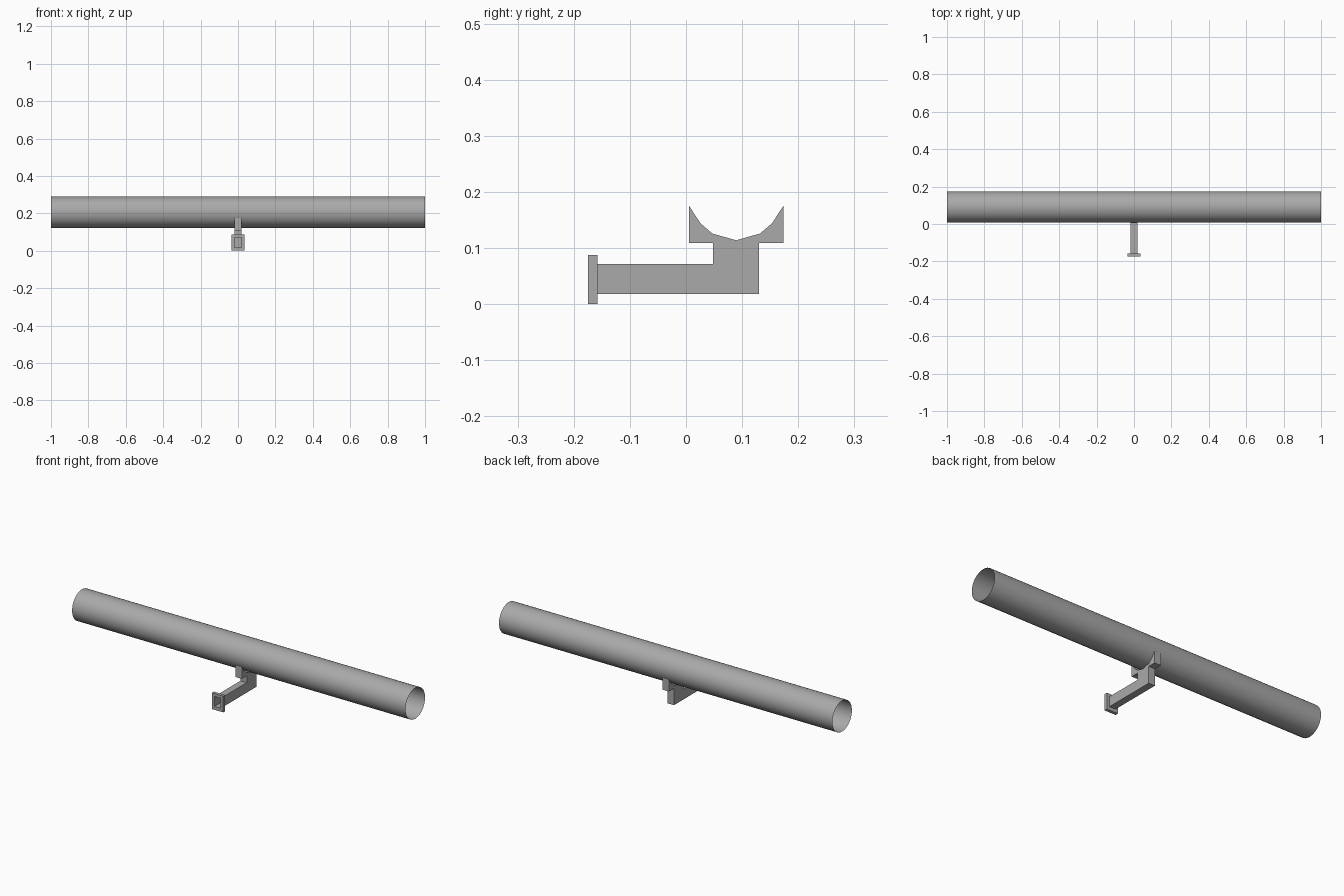
import bpy, bmesh, math
from mathutils import Matrix, Vector

if "Cube" in bpy.data.objects:
    bpy.data.objects.remove(bpy.data.objects["Cube"], do_unlink=True)

metal = bpy.data.materials.new("grey metal")
metal.use_nodes = True
grey = (0.4, 0.4, 0.4, 1)
metal.diffuse_color = grey
metal.node_tree.nodes["Principled BSDF"].inputs["Base Color"].default_value = grey


def finish(name, bm):
    mesh = bpy.data.meshes.new(name)
    bm.to_mesh(mesh)
    bm.free()
    mesh.materials.append(metal)
    obj = bpy.data.objects.new(name, mesh)
    bpy.context.collection.objects.link(obj)
    return obj


def extrude_profile(bm, profile, half_width):
    """Extrude a closed (y, z) outline symmetrically along x."""
    face = bm.faces.new([bm.verts.new((-half_width, y, z)) for y, z in profile])
    ext = bmesh.ops.extrude_face_region(bm, geom=[face], use_keep_orig=True)
    moved = [g for g in ext["geom"] if isinstance(g, bmesh.types.BMVert)]
    bmesh.ops.translate(bm, verts=moved, vec=(2 * half_width, 0, 0))
    bmesh.ops.recalc_face_normals(bm, faces=bm.faces)


ARM_HALF = 0.019
ARM_LOW, ARM_HIGH = 0.018, 0.072
AXIS_Y = 0.0905
FLANGE_FRONT, FLANGE_BACK = -0.175, -0.158

# Long open tube
bm = bmesh.new()
bmesh.ops.create_cone(bm, cap_ends=False, segments=32, radius1=0.0835,
                      radius2=0.0835, depth=2,
                      matrix=Matrix.Translation((0, AXIS_Y, 0.206))
                      @ Matrix.Rotation(math.pi / 2, 4, 'Y'))
tube = finish("tube", bm)
bpy.context.view_layer.objects.active = tube
tube.select_set(True)
bpy.ops.object.shade_smooth_by_angle(angle=math.radians(40))
tube.select_set(False)

# Hollow arm with a raised stem, open at the flange
bm = bmesh.new()
extrude_profile(bm, [(FLANGE_FRONT, ARM_LOW), (0.13, ARM_LOW), (0.13, 0.109),
                     (0.048, 0.109), (0.048, ARM_HIGH), (FLANGE_FRONT, ARM_HIGH)],
                ARM_HALF)
front = [f for f in bm.faces if f.normal.y < -0.9
         and f.calc_center_median().y < FLANGE_FRONT + 0.001]
bmesh.ops.delete(bm, geom=front, context='FACES')
finish("arm", bm)

# Cradle: faceted saddle under the tube
half_curve = [(0.0845, 0.176), (0.0635, 0.144), (0.0425, 0.126)]
saddle = [(0.005, 0.109)]
saddle += [(0.0895 - d, z) for d, z in half_curve] + [(0.0895, 0.114)]
saddle += [(0.0895 + d, z) for d, z in reversed(half_curve)] + [(0.174, 0.109)]
bm = bmesh.new()
extrude_profile(bm, saddle, ARM_HALF)
finish("cradle", bm)

# Flange: square frame around the arm opening
bm = bmesh.new()


def ring(half, low, high, y):
    return [bm.verts.new((x, y, z)) for x, z in
            ((-half, low), (half, low), (half, high), (-half, high))]


loops = [ring(ARM_HALF, ARM_LOW, ARM_HIGH, FLANGE_FRONT),
         ring(0.034, 0, 0.088, FLANGE_FRONT),
         ring(0.034, 0, 0.088, FLANGE_BACK),
         ring(ARM_HALF, ARM_LOW, ARM_HIGH, FLANGE_BACK)]
for a, b in zip(loops, loops[1:]):
    for i in range(4):
        j = (i + 1) % 4
        bm.faces.new((a[i], b[i], b[j], a[j]))
bmesh.ops.recalc_face_normals(bm, faces=bm.faces)
finish("flange", bm)
